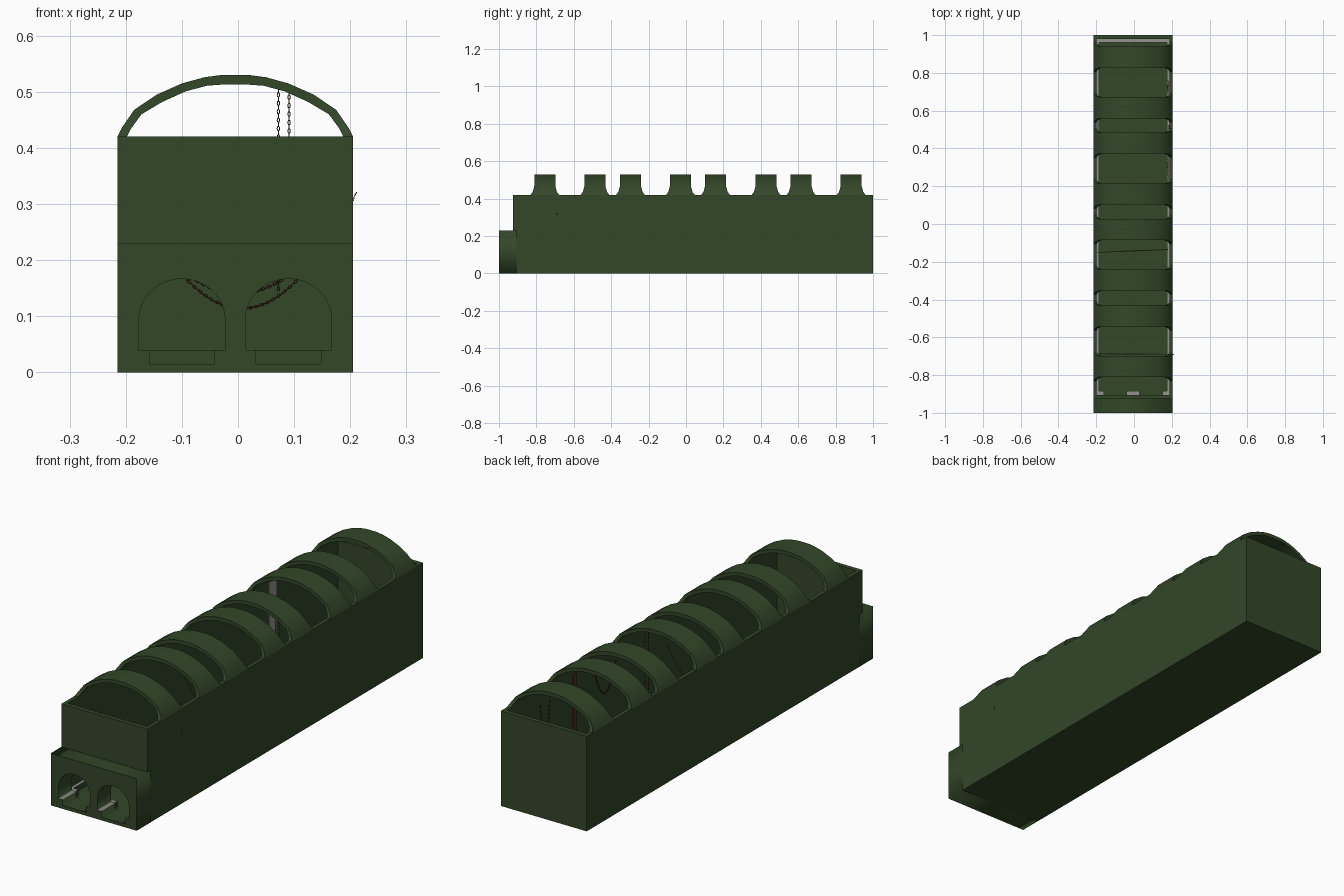
import bpy, bmesh, math
from mathutils import Vector, Matrix

if "Cube" in bpy.data.objects:
    bpy.data.objects.remove(bpy.data.objects["Cube"])

CX = -0.005            # the hall is centred slightly left of x = 0
HW = 0.21              # half width of the hall
RIBS = [-0.755, -0.487, -0.297, -0.03, 0.158, 0.428, 0.615, 0.883]


def material(name, rgb):
    m = bpy.data.materials.new(name)
    m.diffuse_color = (*rgb, 1)
    m.use_nodes = True
    m.node_tree.nodes["Principled BSDF"].inputs["Base Color"].default_value = m.diffuse_color
    return m


GREEN = material("dark green", (0.033, 0.063, 0.022))
GREY = material("stone grey", (0.30, 0.30, 0.27))
RUST = material("rust brown", (0.09, 0.028, 0.014))


def add(name, bm, *mats):
    me = bpy.data.meshes.new(name)
    bmesh.ops.recalc_face_normals(bm, faces=bm.faces)
    bm.to_mesh(me)
    bm.free()
    for m in mats:
        me.materials.append(m)
    ob = bpy.data.objects.new(name, me)
    bpy.context.collection.objects.link(ob)
    return ob


def box(name, x0, x1, y0, y1, z0, z1, mat=GREEN, top=None):
    bm = bmesh.new()
    bmesh.ops.create_cube(bm, size=1)
    for v in bm.verts:
        v.co = (x0 + (v.co.x + .5) * (x1 - x0), y0 + (v.co.y + .5) * (y1 - y0),
                z0 + (v.co.z + .5) * (z1 - z0))
    ob = add(name, bm, mat, top or mat)
    for p in ob.data.polygons:
        p.material_index = int(p.normal.z > 0.9)
    return ob


# Shell of the hall
L, R = CX - HW, CX + HW
T = 0.017
box("floor", L + T, R - T, -0.905, 0.98, 0, 0.015)
box("left_wall", L, L + T, -0.905, 0.98, 0, 0.42)
box("right_wall", R - T, R, -0.905, 0.98, 0, 0.42)
box("back_wall", L, R, 0.98, 1, 0, 0.42)
box("front_upper_wall", L, R, -0.925, -0.905, 0.23, 0.42)

# Ledges along the inner walls, grey on top
box("left_ledge", L + T, L + T + .013, -0.905, 0.98, 0.015, 0.04, GREEN, GREY)
box("right_ledge", R - T - .013, R - T, -0.905, 0.98, 0.015, 0.04, GREEN, GREY)
box("back_ledge", L + T + .013, R - T - .013, 0.962, 0.98, 0.015, 0.04, GREEN, GREY)
for i, (a, b) in enumerate([(-.18, -.155), (-.035, .035), (.155, .18)]):
    box("front_ledge_%d" % i, CX + a, CX + b, -0.905, -0.885, 0.015, 0.04, GREEN, GREY)

# Front portal: filled outline with two arched tunnels over sunken tracks
cu = bpy.data.curves.new("portal_outline", 'CURVE')
cu.dimensions, cu.fill_mode, cu.extrude = '2D', 'BOTH', 0.0475


def outline(pts):
    s = cu.splines.new('POLY')
    s.points.add(len(pts) - 1)
    for p, (x, z) in zip(s.points, pts):
        p.co = (x, z, 0, 1)
    s.use_cyclic_u = True


outline([(L, 0), (R, 0), (R, .23), (L, .23)])
for c in (CX - .095, CX + .095):
    arch = [(c + .077 * math.cos(a), .093 + .074 * math.sin(a))
            for a in (math.pi * i / 16 for i in range(17))]
    outline([(c - .058, .04), (c - .058, .015), (c + .058, .015), (c + .058, .04),
             (c + .077, .04)] + arch + [(c - .077, .04)])
tmp = bpy.data.objects.new("portal_outline", cu)
bpy.context.collection.objects.link(tmp)
bpy.context.view_layer.update()
me = bpy.data.meshes.new_from_object(tmp.evaluated_get(bpy.context.evaluated_depsgraph_get()))
bpy.data.objects.remove(tmp)
me.transform(Matrix.Translation((0, -0.9525, 0)) @ Matrix.Rotation(math.pi / 2, 4, 'X'))
bm = bmesh.new()
bm.from_mesh(me)
bmesh.ops.remove_doubles(bm, verts=bm.verts, dist=1e-5)
portal = add("tunnel_portal", bm, GREEN, GREY)
for p in portal.data.polygons:
    p.material_index = int(abs(p.normal.z) > .9 and .035 < p.center.z < .045)

# Roof ribs: half profile (offset from centre, z), mirrored; feet flare along y
OUTER = [(.21, .42), (.202, .436), (.18, .468), (.14, .495), (.095, .515), (.055, .526), (.025, .53)]
INNER = [(.193, .42), (.186, .434), (.167, .460), (.13, .482), (.088, .501), (.05, .511), (.022, .513)]


def mirrored(half):
    return [(-x, z) for x, z in half] + [(x, z) for x, z in reversed(half)]


def rib(name, y):
    bm = bmesh.new()
    rings = []
    for (xo, zo), (xi, zi) in zip(mirrored(OUTER), mirrored(INNER)):
        flare = max(0, 1 - (zo - .42) / .045)
        w = .056 + .021 * flare ** 2
        rings.append([bm.verts.new(c) for c in (
            (CX + xo, y - w, zo), (CX + xo, y + w, zo),
            (CX + xi, y + w, zi), (CX + xi, y - w, zi))])
    for a, b in zip(rings, rings[1:]):
        for k in range(4):
            bm.faces.new((a[k], a[k - 1], b[k - 1], b[k]))
    bm.faces.new(rings[0])
    bm.faces.new(rings[-1])
    ob = add(name, bm, GREEN)
    for p in ob.data.polygons:
        p.use_smooth = True
    ob.data.set_sharp_from_angle(angle=math.radians(40))


for i, y in enumerate(RIBS):
    rib("roof_rib_%d" % (i + 1), y)

# Wall posts
box("left_post", L + T, L + T + .006, 0.495, 0.545, 0.04, 0.415, GREY)
box("right_post", R - T - .006, R - T, 0.50, 0.525, 0.04, 0.40, RUST)


# Chains: small links strung along a sagging line, alternately turned
def chain(name, a, b, sag, mat=RUST):
    a, b = Vector(a), Vector(b)
    n = max(2, round(((b - a).length + sag) / .0075))
    bm = bmesh.new()
    at = lambda t: a.lerp(b, t) - Vector((0, 0, 4 * sag * t * (1 - t)))
    for i in range(n):
        p, q = at(i / n), at((i + 1) / n)
        turn = (q - p).to_track_quat('X', 'Z').to_matrix().to_4x4()
        m = Matrix.Translation((p + q) / 2) @ turn @ Matrix.Rotation(i % 2 * math.pi / 2, 4, 'X')
        ring = []
        for j in range(8):
            u = j * math.pi / 4
            ring.append([bm.verts.new(m @ Vector((
                math.cos(u) * (.0042 + .0009 * math.cos(v)),
                math.sin(u) * (.0022 + .0009 * math.cos(v)), .0009 * math.sin(v))))
                for v in (k * math.tau / 4 for k in range(4))])
        for j in range(8):
            for k in range(4):
                bm.faces.new((ring[j - 1][k - 1], ring[j][k - 1], ring[j][k], ring[j - 1][k]))
    add(name, bm, mat)


chain("front_cross_chain", (-.197, -.687, .30), (.212, -.69, .322), .17)
chain("middle_cross_chain", (-.195, -.15, .33), (.185, -.135, .28), .19)
chain("right_wall_chain", (.181, .23, .36), (.181, .38, .36), .12)
chain("rear_wall_chain", (.181, .69, .36), (.181, .76, .36), .15)
chain("hanging_chain_1", (.072, .158, .506), (.072, .158, .145), 0)
chain("hanging_chain_2", (.091, .158, .502), (.091, .158, .20), 0)
